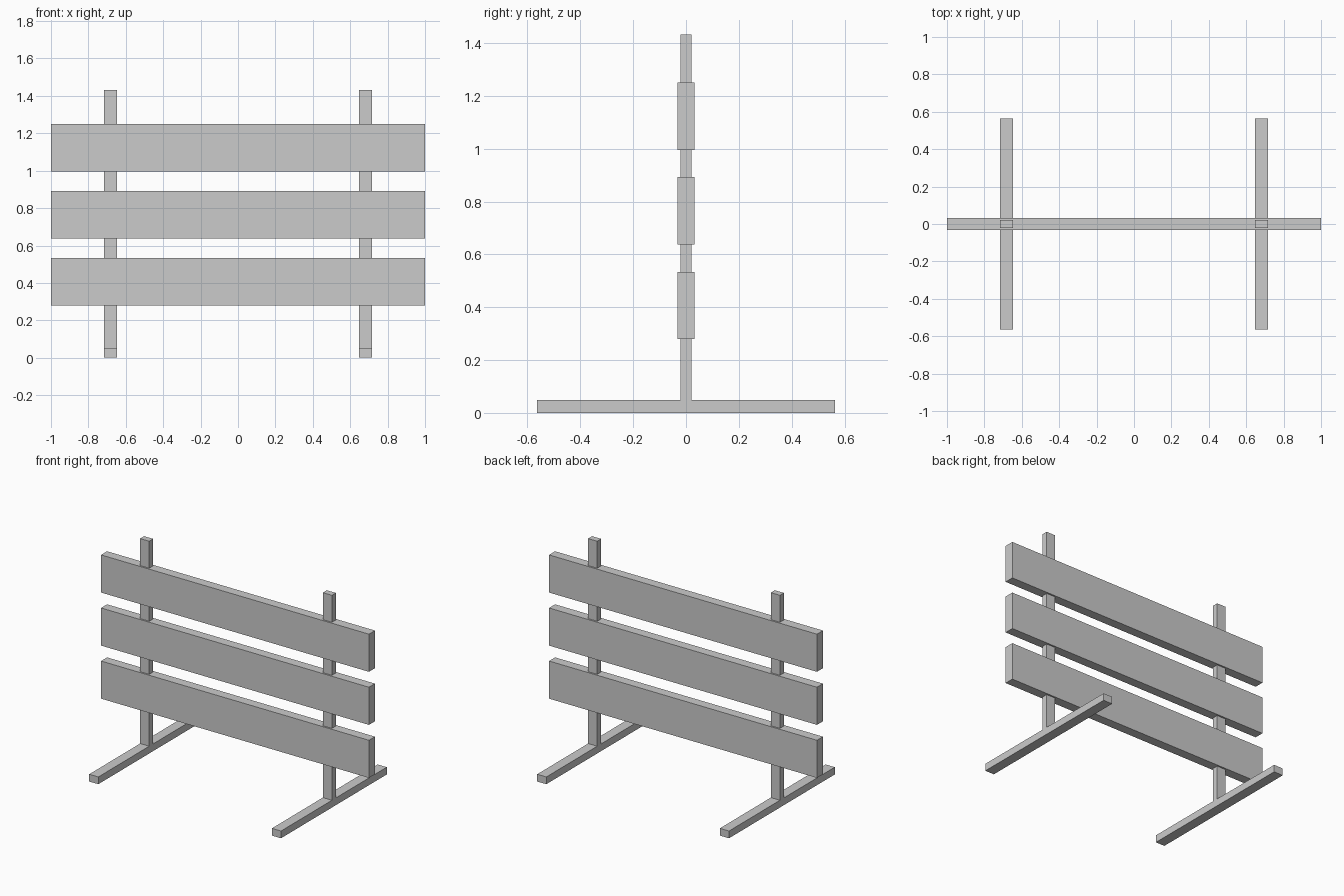
import bpy

if "Cube" in bpy.data.objects:
    bpy.data.objects.remove(bpy.data.objects["Cube"])


def box(name, x, y, z):
    """Box from (min, max) ranges on each axis."""
    bpy.ops.mesh.primitive_cube_add(size=1, location=[(a + b) / 2 for a, b in (x, y, z)])
    ob = bpy.context.object
    ob.name = name
    ob.scale = [b - a for a, b in (x, y, z)]
    bpy.ops.object.transform_apply(location=False, rotation=False, scale=True)
    return ob


FOOT_H = 0.049
POST_X = 0.682
POST_HALF = 0.034

# Two uprights, each on a long floor foot
for side, s in (("left", -1), ("right", 1)):
    xr = (s * POST_X - POST_HALF, s * POST_X + POST_HALF)
    box(f"{side}_foot", xr, (-0.564, 0.564), (0, FOOT_H))
    box(f"{side}_post", xr, (-0.021, 0.021), (FOOT_H, 1.432))

# Three horizontal planks
for i, name in enumerate(("lower_plank", "middle_plank", "upper_plank")):
    z = 0.28 + i * 0.358
    box(name, (-1, 1), (-0.032, 0.032), (z, z + 0.254))
